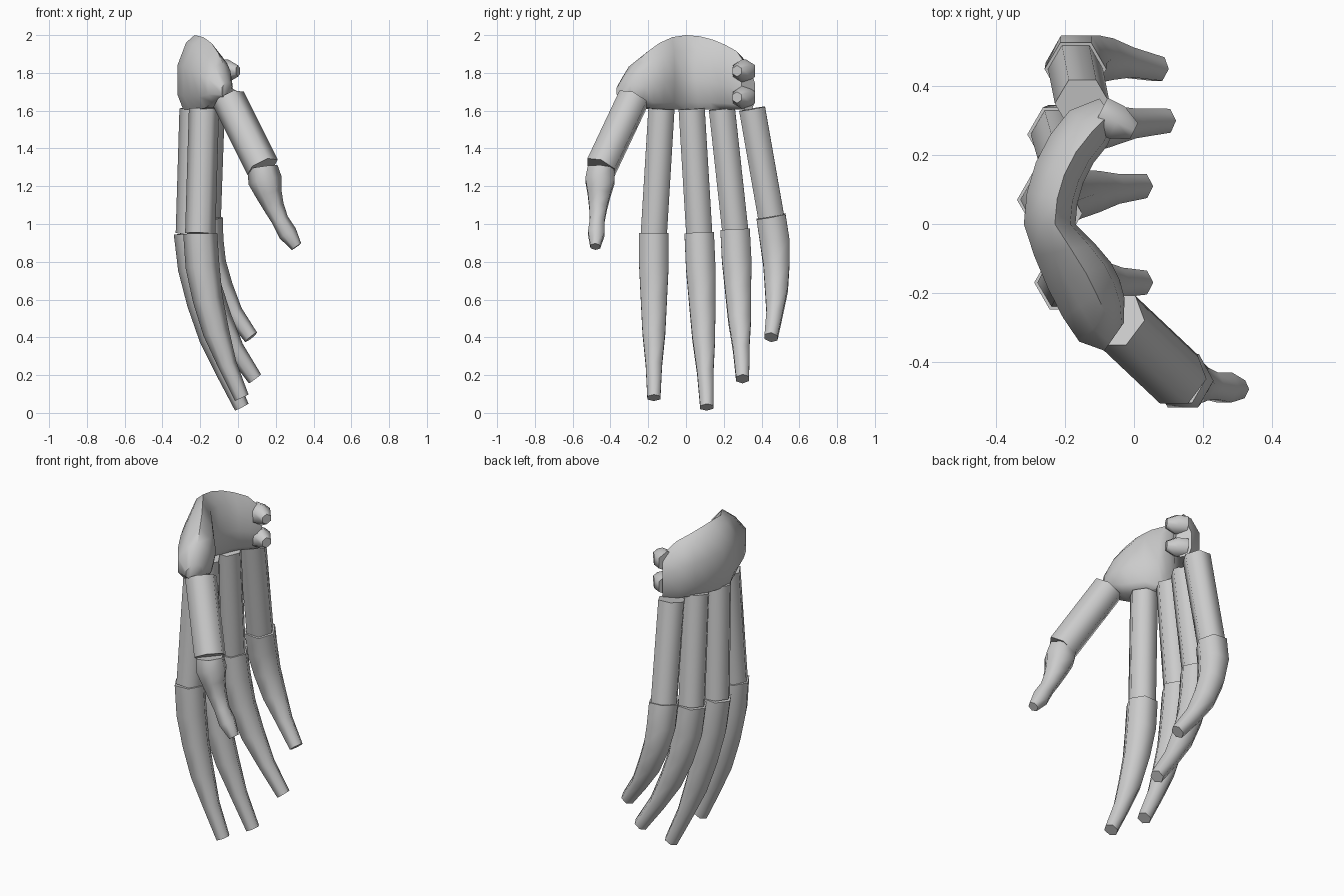
import bpy, bmesh, math
from mathutils import Vector

cube = bpy.data.objects.get("Cube")
if cube:
    bpy.data.objects.remove(cube)

bone = bpy.data.materials.new("bone_grey")
bone.use_nodes = True
grey = (0.6, 0.6, 0.6, 1)
bone.diffuse_color = grey
bone.node_tree.nodes["Principled BSDF"].inputs["Base Color"].default_value = grey


def loft(name, rings, sharp_angle):
    """Skin a list of equal-length point rings and cap both ends."""
    bm = bmesh.new()
    loops = [[bm.verts.new(point) for point in ring] for ring in rings]
    count = len(loops[0])
    for upper, lower in zip(loops, loops[1:]):
        for i in range(count):
            j = (i + 1) % count
            bm.faces.new((upper[i], upper[j], lower[j], lower[i]))
    bm.faces.new(loops[0])
    bm.faces.new(loops[-1])
    bmesh.ops.recalc_face_normals(bm, faces=bm.faces)
    mesh = bpy.data.meshes.new(name)
    bm.to_mesh(mesh)
    bm.free()
    mesh.materials.append(bone)
    obj = bpy.data.objects.new(name, mesh)
    bpy.context.collection.objects.link(obj)
    bpy.ops.object.select_all(action='DESELECT')
    obj.select_set(True)
    bpy.context.view_layer.objects.active = obj
    bpy.ops.object.shade_smooth_by_angle(angle=math.radians(sharp_angle))


def bone_shaft(name, start, end, radii, bow=(0, 0, 0)):
    """Hexagonal bone from start to end, bowed sideways in the middle."""
    start, end, bow = Vector(start), Vector(end), Vector(bow)
    rings = []
    for i, radius in enumerate(radii):
        t = i / (len(radii) - 1)
        centre = start.lerp(end, t) + bow * (4 * t * (1 - t))
        along = (end - start + bow * (4 - 8 * t)).normalized()
        side = Vector((0, 1, 0))
        side = (side - along * side.dot(along)).normalized()
        front = along.cross(side)
        ring = []
        for corner in range(6):
            turn = math.radians(60 * corner + 30)
            ring.append(centre + radius * (side * math.cos(turn) + front * math.sin(turn)))
        rings.append(ring)
    loft(name, rings, 62)


# Four fingers: a straight palm bone, then a tapering bowed finger bone
finger_radii = (0.09, 0.09, 0.08, 0.07, 0.05, 0.04)
fingers = [
    ("index", (-0.2, -0.17, 0.95), (0.02, -0.17, 0.08), (-0.05, 0, 0)),
    ("middle", (-0.25, 0.07, 0.95), (0.02, 0.11, 0.03), (-0.05, 0, 0)),
    ("ring", (-0.22, 0.26, 0.97), (0.09, 0.3, 0.18), (-0.07, 0, 0)),
    ("little", (-0.17, 0.45, 1.04), (0.07, 0.45, 0.4), (-0.07, 0.03, 0)),
]
for place, (name, knuckle, tip, bow) in enumerate(fingers):
    root = (knuckle[0] + 0.02, 0.16 * place - 0.13, 1.61)
    bone_shaft(name + "_palm_bone", root, knuckle, (0.08, 0.08))
    bone_shaft(name + "_finger", knuckle, tip, finger_radii, bow)

# Thumb: a thick palm bone, then a waisted bone with a knobbed tip
thumb_knuckle = (0.13, -0.45, 1.3)
bone_shaft("thumb_palm_bone", (-0.05, -0.28, 1.66), thumb_knuckle, (0.09, 0.09))
bone_shaft("thumb_finger", thumb_knuckle, (0.31, -0.48, 0.88),
           (0.08, 0.09, 0.07, 0.055, 0.045, 0.05, 0.03), (-0.03, 0, 0))

# Wrist: chamfered slab swept round an arc, thicker beside the thumb
section = [(-0.5, 0.2), (-0.5, 0.6), (-0.2, 0.9), (0.1, 1),
           (0.4, 0.8), (0.5, 0.4), (0.4, 0.1), (0.2, 0), (-0.3, 0)]
arc_radius, arc_centre, steps = 0.4, 0.155, 10
rings = []
for step in range(steps + 1):
    turn = math.radians(-55 + 110 * step / steps)
    inward = Vector((math.cos(turn), -math.sin(turn), 0))
    y = arc_radius * math.sin(turn)
    thumb_side = max(0, math.sin(-math.pi * y / 0.36))
    centre = Vector((arc_centre + 0.06 * thumb_side, 0, 0)) - inward * arc_radius
    at_end = step in (0, steps)
    thickness = (0.15 + 0.05 * thumb_side) * (0.6 if at_end else 1)
    low = 1.605 + 0.5 * max(0, -y - 0.2)
    high = 2 - (1.9 if y < 0 else 1.1) * y * y - (0.04 if at_end else 0)
    rings.append([centre + inward * (across * thickness)
                  + Vector((0, 0, low + (high - low) * up)) for across, up in section])
loft("wrist", rings, 50)

# Small knobs hooking inward from the outer end of the wrist
for name, z in (("upper", 1.81), ("lower", 1.67)):
    bone_shaft(name + "_wrist_knob", (-0.1, 0.32, z), (0, 0.27, z), (0.06, 0.06, 0.03))
